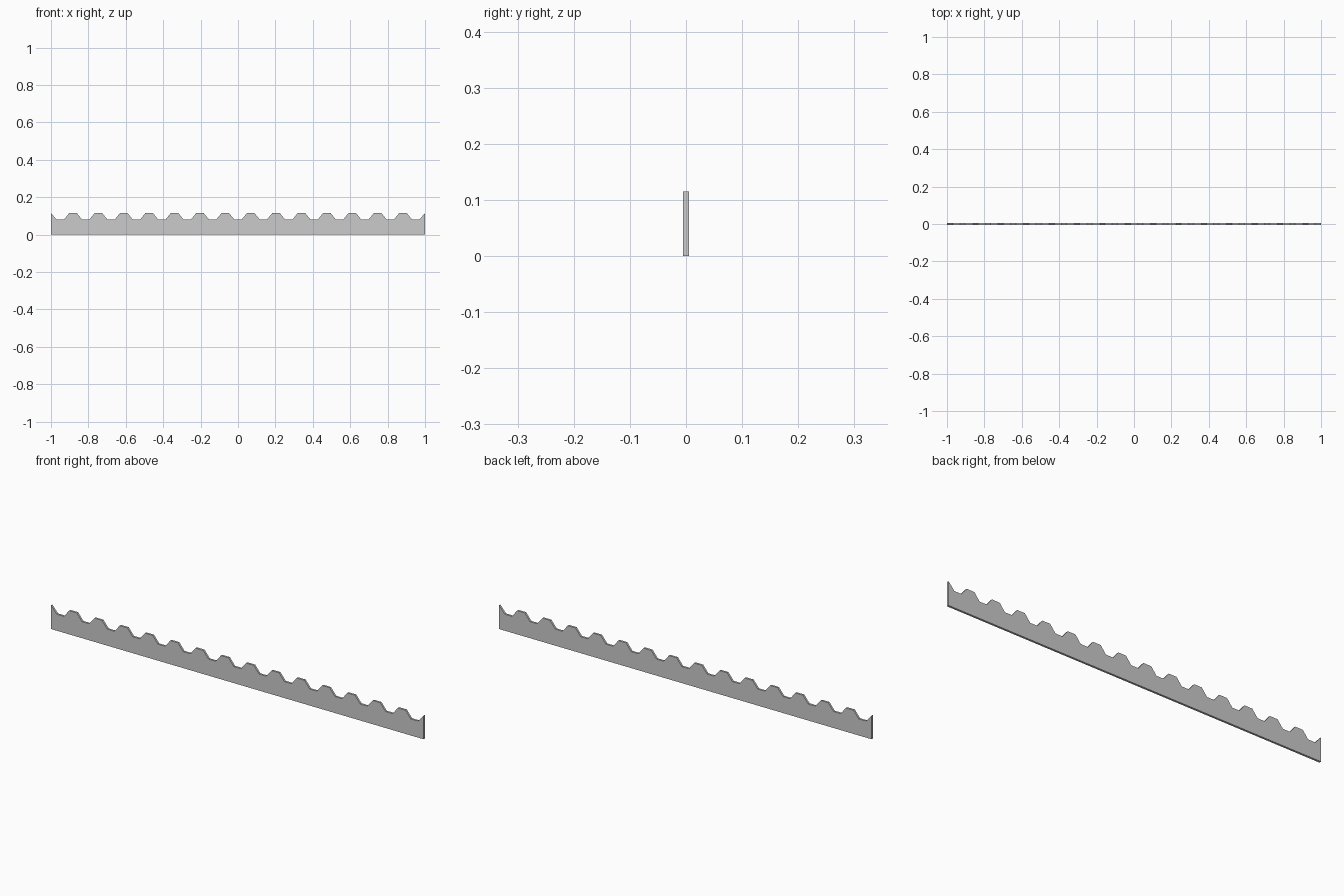
import bpy, bmesh

if "Cube" in bpy.data.objects:
    bpy.data.objects.remove(bpy.data.objects["Cube"])

PITCH = 2 / 14.737        # tooth spacing
TOP, LOW = 0.115, 0.08    # tooth tip and valley heights
HALF_Y = 0.005            # half thickness
VALLEY = 0.019            # half width of valley floor
TIP = 0.0205              # half width of tooth tip

# Toothed outline, one flat valley at a time
outline = [(-1, 0), (1, 0)]
for i in range(7, -8, -1):
    c = i * PITCH
    reach = PITCH / 2 - TIP
    right = 1 if i == 7 else c + reach
    left = -1 if i == -7 else c - reach
    outline += [(right, TOP), (c + VALLEY, LOW), (c - VALLEY, LOW), (left, TOP)]

# Extrude the outline into a thin strip
bm = bmesh.new()
face = bm.faces.new([bm.verts.new((x, -HALF_Y, z)) for x, z in outline])
ext = bmesh.ops.extrude_face_region(bm, geom=[face])
moved = [v for v in ext["geom"] if isinstance(v, bmesh.types.BMVert)]
bmesh.ops.translate(bm, verts=moved, vec=(0, 2 * HALF_Y, 0))
bmesh.ops.recalc_face_normals(bm, faces=bm.faces)
mesh = bpy.data.meshes.new("toothed_strip")
bm.to_mesh(mesh)
bm.free()
strip = bpy.data.objects.new("toothed_strip", mesh)
bpy.context.collection.objects.link(strip)
